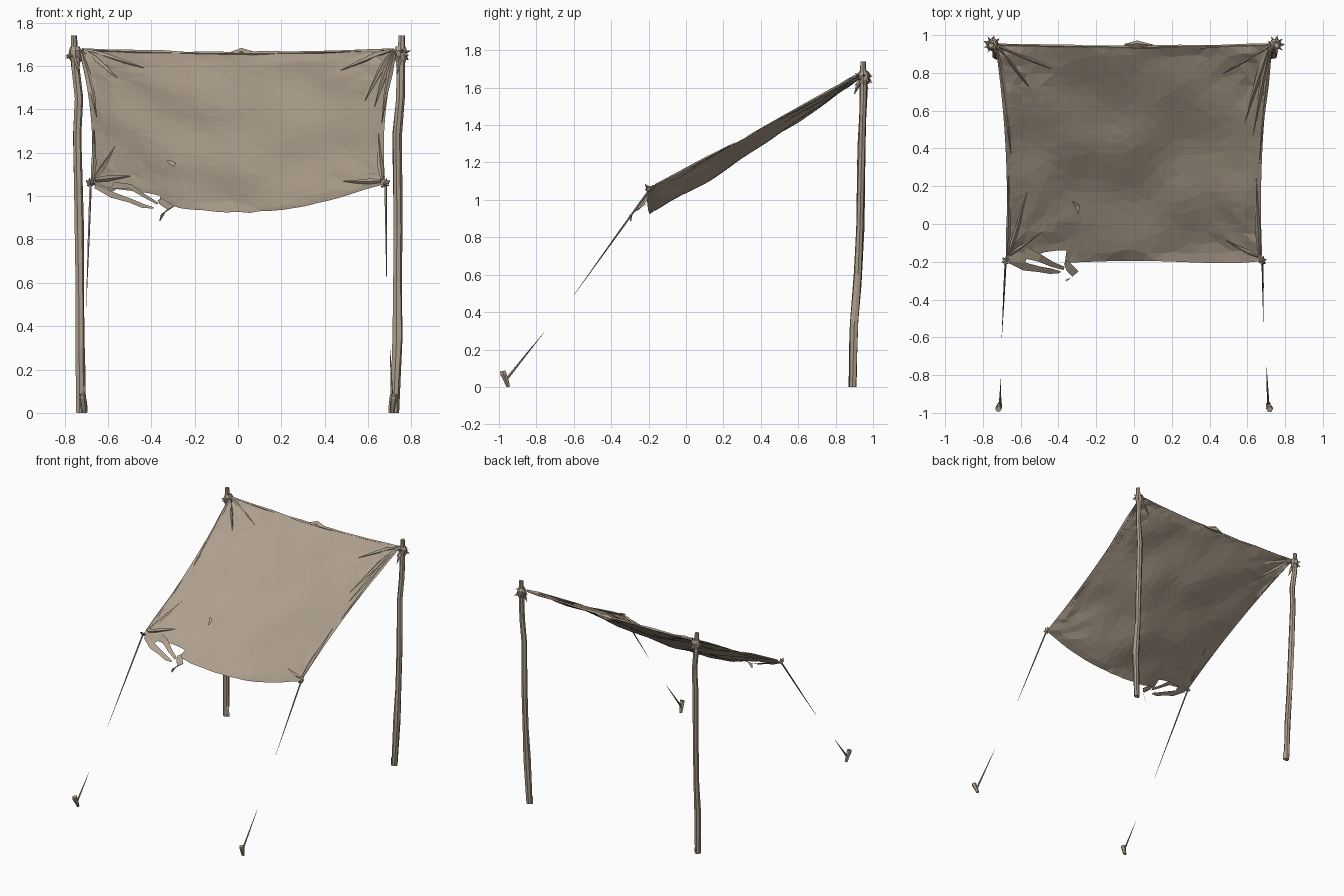
import bpy, bmesh, math, random
from mathutils import Vector, noise

random.seed(4)
cube = bpy.data.objects.get("Cube")
if cube:
    bpy.data.objects.remove(cube)

mat = bpy.data.materials.new("weathered_tan")
mat.use_nodes = True
TAN = (0.42, 0.345, 0.265, 1)
mat.diffuse_color = TAN
bsdf = mat.node_tree.nodes["Principled BSDF"]
bsdf.inputs["Base Color"].default_value = TAN
bsdf.inputs["Roughness"].default_value = 0.9


def finish(name, bm):
    bmesh.ops.recalc_face_normals(bm, faces=bm.faces)
    me = bpy.data.meshes.new(name)
    bm.to_mesh(me)
    bm.free()
    me.materials.append(mat)
    ob = bpy.data.objects.new(name, me)
    bpy.context.collection.objects.link(ob)
    return ob


def add_tube(bm, pts, radii, sides=6, flat=1.0, rough=0.0):
    """Faceted tube through pts; flat squashes it along its second axis."""
    pts = [Vector(p) for p in pts]
    span = pts[-1] - pts[0]
    k = min(range(3), key=lambda i: abs(span[i]))
    ref = Vector([float(i == k) for i in range(3)])
    rings = []
    for i, p in enumerate(pts):
        d = (pts[min(i + 1, len(pts) - 1)] - pts[max(i - 1, 0)]).normalized()
        a = (ref - d * ref.dot(d)).normalized()
        b = d.cross(a)
        ring = []
        for s in range(sides):
            ang = math.tau * s / sides
            r = radii[i] * (1 + random.uniform(-rough, rough))
            v = p + a * math.cos(ang) * r + b * math.sin(ang) * r * flat
            v.z = max(v.z, 0)
            ring.append(bm.verts.new(v))
        rings.append(ring)
    for lo, hi in zip(rings, rings[1:]):
        for s in range(sides):
            n = (s + 1) % sides
            bm.faces.new((lo[s], lo[n], hi[n], hi[s]))
    bm.faces.new(rings[0])
    bm.faces.new(rings[-1])


def tube(name, pts, radii, **kw):
    bm = bmesh.new()
    add_tube(bm, pts, radii, **kw)
    return finish(name, bm)


def ribbon(name, pts, widths, across):
    bm = bmesh.new()
    across = Vector(across).normalized()
    rows = [[bm.verts.new(Vector(p) + across * w * s) for s in (-0.5, 0.5)]
            for p, w in zip(pts, widths)]
    for a, b in zip(rows, rows[1:]):
        bm.faces.new((a[0], a[1], b[1], b[0]))
    return finish(name, bm)


def surf(u, t):
    """Point on the sagging sheet: u across (-1..1), t from back to front."""
    w = 0.735 - 0.17 * t + 0.115 * t * t
    belly = max(0, 1 - u * u)
    y = 0.95 - 1.145 * t - 0.012 * (1 - t) * belly
    y -= 0.05 * t ** 6 * u * u * belly
    z = 1.675 - 0.62 * t - belly ** 1.15 * (0.018 + 0.113 * t)
    z -= 0.02 * math.sin(math.pi * t) * belly
    return Vector((u * w, y, z))


# Canvas sheet with crumples, corner creases and a torn hole
NX, NY = 26, 22
bm = bmesh.new()
grid = []
for j in range(NY + 1):
    row = []
    for i in range(NX + 1):
        u, t = 2 * i / NX - 1, j / NY
        inner = 0 < i < NX and 0 < j < NY
        if inner:
            u += random.uniform(-0.02, 0.02)
            t += random.uniform(-0.012, 0.012)
        p = surf(u, t)
        if inner:
            p.z += 0.03 * noise.noise(Vector((p.x * 3.5, p.y * 3.5, 2.0)))
            for cu in (-1, 1):
                for ct in (0, 1):
                    c = surf(cu, ct)
                    d = (p - c).length
                    ang = math.atan2(p.y - c.y, p.x - c.x)
                    p.z += 0.012 * math.sin(ang * 13) * math.exp(-d / 0.25)
        elif abs(u) < 0.98:
            p.z += random.uniform(-0.004, 0.004)
        row.append(bm.verts.new(p))
    grid.append(row)
for j in range(NY):
    for i in range(NX):
        bm.faces.new((grid[j][i], grid[j + 1][i], grid[j + 1][i + 1], grid[j][i + 1]))
torn = []
for f in bm.faces:
    c = f.calc_center_median()
    big = ((c.x + 0.42) / 0.075) ** 2 + ((c.y + 0.185) / 0.06) ** 2 < 1
    slit = -0.56 < c.x < -0.36 and c.y < -0.165
    if big or slit:
        torn.append(f)
bmesh.ops.delete(bm, geom=torn, context='FACES')
bmesh.ops.triangulate(bm, faces=bm.faces)
canvas = finish("canvas_sheet", bm)
dec = canvas.modifiers.new("facets", 'DECIMATE')
dec.ratio = 0.6

# Torn rags hanging from the hole
ribbon("torn_strip", [(-0.66, -0.195, 1.045), (-0.58, -0.225, 1.005), (-0.5, -0.24, 0.98),
                      (-0.44, -0.25, 0.955), (-0.39, -0.255, 0.945)],
       [0.03, 0.05, 0.035, 0.035, 0.012], (0.2, 0.8, 0.5))
ribbon("torn_flap", [(-0.58, -0.15, 1.05), (-0.5, -0.18, 1.045), (-0.43, -0.215, 1.0),
                     (-0.37, -0.235, 0.965)],
       [0.07, 0.045, 0.03, 0.02], (0.3, 0.8, 0.4))
ribbon("torn_tail", [(-0.36, -0.2, 0.985), (-0.34, -0.235, 0.965), (-0.31, -0.265, 0.945),
                     (-0.345, -0.295, 0.92), (-0.36, -0.295, 0.885)],
       [0.03, 0.045, 0.045, 0.03, 0.008], (0.7, 0.6, 0.3))
ribbon("small_tear", [(-0.325, 0.12, 1.165), (-0.3, 0.095, 1.15), (-0.295, 0.055, 1.135)],
       [0.008, 0.03, 0.006], (1, 0.3, 0.4))

# Pleats radiating from the corners: start (u, t), end (u, t)
PLEATS = [
    ((-0.97, 0.01), (-0.6, 0.11)), ((-0.97, 0.02), (-0.78, 0.2)),
    ((-0.99, 0.03), (-0.96, 0.5)), ((-0.98, 0.97), (-0.84, 0.68)),
    ((-0.99, 0.97), (-0.985, 0.6)), ((-0.97, 0.97), (-0.72, 0.86)),
    ((0.97, 0.01), (0.66, 0.13)), ((0.97, 0.02), (0.85, 0.36)),
    ((0.98, 0.03), (0.92, 0.42)), ((0.99, 0.03), (0.98, 0.55)),
    ((0.98, 0.97), (0.96, 0.62)), ((0.97, 0.98), (0.72, 0.9)),
]
bm = bmesh.new()
for (u0, t0), (u1, t1) in PLEATS:
    pts = [surf(u0 + (u1 - u0) * k, t0 + (t1 - t0) * k) + Vector((0, 0, 0.006))
           for k in (0, 0.3, 0.65, 1)]
    add_tube(bm, pts, [0.008, 0.014, 0.009, 0.001], sides=4, flat=0.7, rough=0.3)
finish("corner_pleats", bm)

# Rolled back hem with a bunched middle
hem = [surf(-0.98 + 1.96 * k / 12, 0) for k in range(13)]
tube("back_hem", hem, [0.006 + 0.004 * random.random() for _ in hem], sides=4, rough=0.3)
tube("hem_bunch", [(-0.05, 0.95, 1.655), (0.015, 0.955, 1.66), (0.11, 0.945, 1.652)],
     [0.004, 0.018, 0.003], sides=5, rough=0.3)

POLES = {
    "right": [(-0.725, 0.89, 0), (-0.728, 0.895, 0.3), (-0.73, 0.915, 0.55), (-0.735, 0.93, 0.86),
              (-0.742, 0.94, 1.28), (-0.735, 0.945, 1.45), (-0.75, 0.95, 1.6), (-0.757, 0.945, 1.74)],
    "left": [(0.72, 0.89, 0), (0.737, 0.9, 0.35), (0.735, 0.92, 0.6), (0.738, 0.93, 0.86),
             (0.733, 0.94, 1.28), (0.748, 0.945, 1.45), (0.75, 0.95, 1.6), (0.755, 0.945, 1.74)],
}
ROPE_ENDS = {"right": ((-0.7, -0.6, 0.49), (-0.705, -0.82, 0.22)),
             "left": ((0.685, -0.52, 0.6), (0.702, -0.76, 0.29))}

for side, s in (("right", -1), ("left", 1)):
    # Crooked pole with a splinter at the foot
    tube(side + "_pole", POLES[side], [0.021, 0.024, 0.022, 0.023, 0.022, 0.019, 0.02, 0.015],
         sides=7, rough=0.15)
    tube(side + "_pole_splinter", [(s * 0.705, 0.885, 0), (s * 0.71, 0.885, 0.05), (s * 0.718, 0.89, 0.1)],
         [0.012, 0.014, 0.003], sides=4)

    # Lashing around the pole with stray cloth points
    top = Vector((s * 0.75, 0.95, 1.655))
    bm = bmesh.new()
    up = Vector((0, 0, 1))
    add_tube(bm, [top - up * 0.04, top - up * 0.015, top + up * 0.015, top + up * 0.035],
             [0.02, 0.03, 0.031, 0.02], sides=8, rough=0.2)
    for k in range(9):
        a = math.tau * k / 9
        out = Vector((math.cos(a), math.sin(a), random.uniform(-0.9, 0.5)))
        add_tube(bm, [top + out * 0.015, top + out * 0.03, top + out * 0.048],
                 [0.013, 0.009, 0.001], sides=4, flat=0.6)
    add_tube(bm, [top, top + Vector((-s * 0.01, -0.03, -0.04)), top + Vector((-s * 0.015, -0.05, -0.09))],
             [0.015, 0.012, 0.002], sides=4)
    finish(side + "_pole_lashing", bm)

    # Knot on the front corner
    knot = surf(s, 1)
    bm = bmesh.new()
    for k in range(6):
        a = math.tau * k / 6 + 0.3
        out = Vector((math.cos(a) * 0.6, math.sin(a) * 0.7, random.uniform(-0.7, 0.9)))
        add_tube(bm, [knot - out * 0.008, knot + out * 0.015, knot + out * 0.036],
                 [0.011, 0.01, 0.001], sides=4)
    finish(side + "_corner_knot", bm)

    # Frayed guy rope: hanging end and ground end
    hang, ground = (Vector(p) for p in ROPE_ENDS[side])
    tube(side + "_hanging_rope", [knot, knot.lerp(hang, 0.4), hang], [0.006, 0.005, 0.0008], sides=5)
    tie = Vector((s * 0.71, -0.965, 0.035))
    tube(side + "_ground_rope", [tie, tie.lerp(ground, 0.4), ground], [0.008, 0.005, 0.0008], sides=5)

    # Tilted ground peg
    tube(side + "_peg", [(s * 0.71, -0.95, 0), (s * 0.713, -0.962, 0.035),
                         (s * 0.718, -0.976, 0.07), (s * 0.718, -0.98, 0.085)],
         [0.011, 0.014, 0.018, 0.016], sides=6, rough=0.1)
